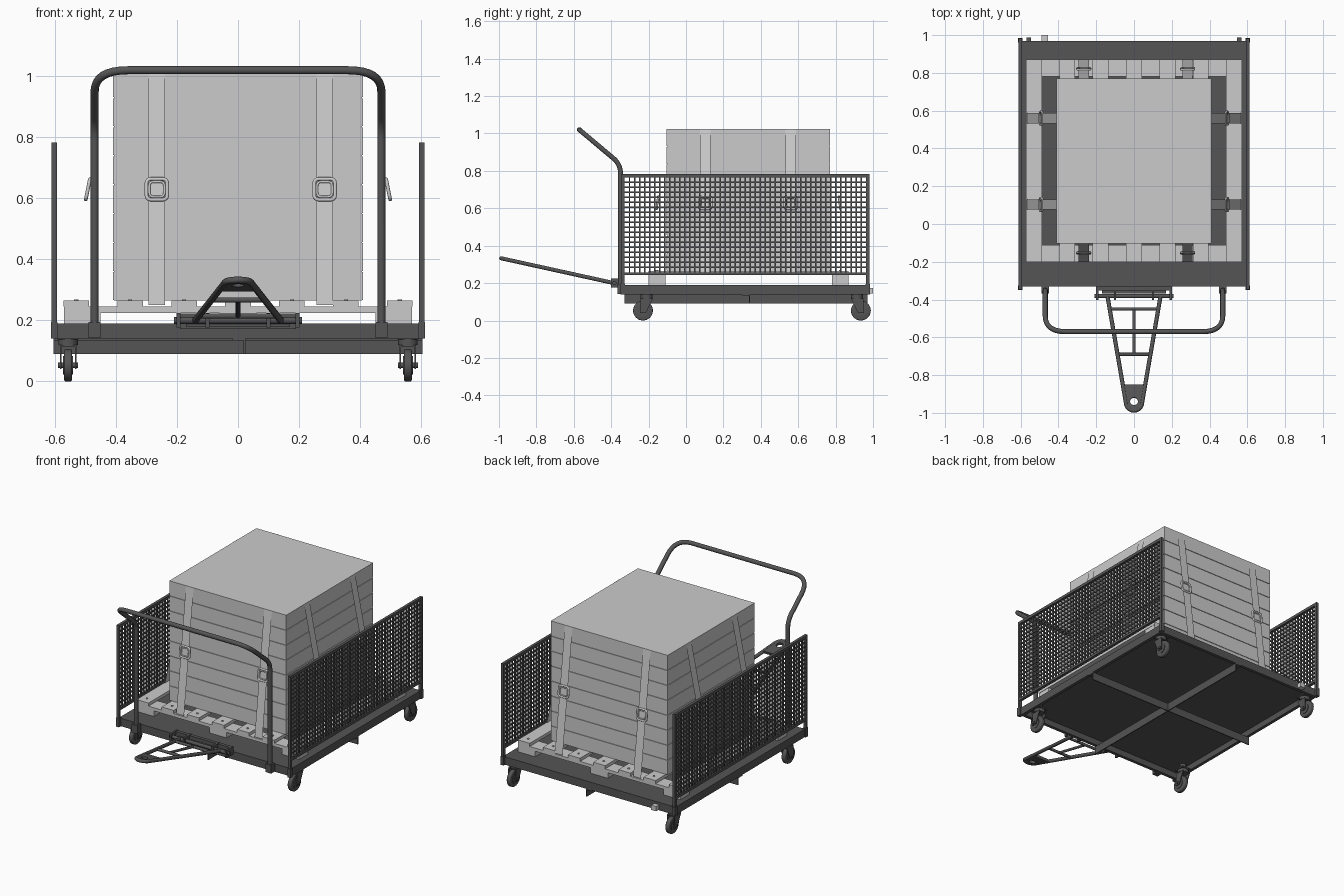
import bpy, bmesh, math
from mathutils import Vector, Matrix

if "Cube" in bpy.data.objects:
    bpy.data.objects.remove(bpy.data.objects["Cube"])

dark = bpy.data.materials.new("dark_steel")
dark.diffuse_color = (0.09, 0.09, 0.09, 1)
dark.use_nodes = True
dark.node_tree.nodes["Principled BSDF"].inputs["Base Color"].default_value = dark.diffuse_color


def finish(name, me, mat=None, smooth=False):
    ob = bpy.data.objects.new(name, me)
    bpy.context.collection.objects.link(ob)
    if mat:
        me.materials.clear()
        me.materials.append(mat)
    if smooth:
        bpy.ops.object.select_all(action='DESELECT')
        ob.select_set(True)
        bpy.context.view_layer.objects.active = ob
        bpy.ops.object.shade_smooth_by_angle(angle=math.radians(40))
    return ob


def add_box(bm, x0, x1, y0, y1, z0, z1):
    m = Matrix.Translation(((x0 + x1) / 2, (y0 + y1) / 2, (z0 + z1) / 2)) @ Matrix.Diagonal((x1 - x0, y1 - y0, z1 - z0, 1))
    return bmesh.ops.create_cube(bm, size=1, matrix=m)['verts']


def add_cyl(bm, c, r, depth, axis='Z', seg=24):
    rot = Matrix.Rotation(math.pi / 2, 4, 'Y') if axis == 'X' else Matrix()
    bmesh.ops.create_cone(bm, cap_ends=True, segments=seg, radius1=r, radius2=r, depth=depth,
                          matrix=Matrix.Translation(c) @ rot)


def add_prism(bm, pts, x0, x1):
    a = [bm.verts.new((x0, y, z)) for y, z in pts]
    b = [bm.verts.new((x1, y, z)) for y, z in pts]
    n = len(pts)
    fs = [bm.faces.new(a), bm.faces.new(b[::-1])]
    fs += [bm.faces.new((a[i], b[i], b[(i + 1) % n], a[(i + 1) % n])) for i in range(n)]
    bmesh.ops.recalc_face_normals(bm, faces=fs)


def from_bm(name, bm, mat=None, smooth=False):
    me = bpy.data.meshes.new(name)
    bm.to_mesh(me)
    bm.free()
    return finish(name, me, mat, smooth)


def boxes(name, dims, mat=None):
    bm = bmesh.new()
    for d in dims:
        add_box(bm, *d)
    return from_bm(name, bm, mat)


def curve_mesh(name, splines, mat=None, cyclic=False, flat=False, **kw):
    cu = bpy.data.curves.new(name, 'CURVE')
    cu.dimensions = '2D' if flat else '3D'
    for k, v in kw.items():
        setattr(cu, k, v)
    if flat:
        cu.fill_mode = 'BOTH'
    for pts in splines:
        s = cu.splines.new('POLY')
        s.points.add(len(pts) - 1)
        for p, q in zip(s.points, pts):
            p.co = (*q, 1)
        s.use_cyclic_u = cyclic
    tmp = bpy.data.objects.new("tmp", cu)
    bpy.context.collection.objects.link(tmp)
    me = bpy.data.meshes.new_from_object(tmp.evaluated_get(bpy.context.evaluated_depsgraph_get()))
    bpy.data.objects.remove(tmp)
    return finish(name, me, mat, True)


def tube(name, pts, r, mat=None, cyclic=False):
    return curve_mesh(name, [pts], mat, cyclic, bevel_depth=r, bevel_resolution=3, use_fill_caps=True)


def fillet(pts, cuts, n=8, cyclic=False):
    # round each corner with a short quadratic arc
    pts = [Vector(p) for p in pts]
    out = []
    for i, p in enumerate(pts):
        if not cyclic and i in (0, len(pts) - 1):
            out.append(p)
            continue
        a = p + (pts[i - 1] - p).normalized() * cuts[i]
        b = p + (pts[(i + 1) % len(pts)] - p).normalized() * cuts[i]
        for k in range(n + 1):
            t = k / n
            out.append(a * (1 - t) ** 2 + p * 2 * t * (1 - t) + b * t * t)
    return out


# deck: plate with angle-iron rim
X, Y0, Y1 = 0.605, -0.33, 0.97
boxes("deck", [(-X, X, Y0, Y1, 0.178, 0.19),
               (-X, X, Y0, Y0 + 0.02, 0.14, 0.178), (-X, X, Y1 - 0.02, Y1, 0.14, 0.178),
               (-X, -X + 0.02, Y0 + 0.02, Y1 - 0.02, 0.14, 0.178),
               (X - 0.02, X, Y0 + 0.02, Y1 - 0.02, 0.14, 0.178)], dark)
# crossed braces under the deck
boxes("under_braces", [(-X, X, 0.336, 0.342, 0.09, 0.14), (-X, X, 0.30, 0.336, 0.134, 0.14),
                       (0.018, 0.024, Y0, Y1, 0.09, 0.14), (-0.018, 0.018, Y0, Y1, 0.134, 0.14)], dark)
boxes("rear_clip", [(-0.49, -0.455, 0.97, 1.0, 0.145, 0.175)])

# casters
for sx in (-1, 1):
    for end, y, d in (("front", -0.23, 0.02), ("rear", 0.935, -0.02)):
        x = sx * 0.557
        nm = f"{end}_{'left' if sx < 0 else 'right'}"
        bm = bmesh.new()
        add_cyl(bm, (x, y, 0.053), 0.053, 0.026, 'X', 32)
        rims = [e for e in bm.edges if abs(e.verts[0].co.x - e.verts[1].co.x) < 1e-5]
        bmesh.ops.bevel(bm, geom=rims, offset=0.006, segments=3, profile=0.5, affect='EDGES')
        add_cyl(bm, (x, y, 0.053), 0.03, 0.032, 'X', 24)
        from_bm("wheel_" + nm, bm, dark, True)
        bm = bmesh.new()
        h = y + d
        prof = [(y - 0.016, 0.04), (y + 0.016, 0.04), (h + 0.033, 0.118), (h - 0.033, 0.118)]
        for s in (-1, 1):
            add_prism(bm, prof, x + s * 0.022, x + s * 0.027)
        add_box(bm, x - 0.027, x + 0.027, h - 0.033, h + 0.033, 0.113, 0.119)
        add_cyl(bm, (x, h, 0.13), 0.032, 0.022)
        add_cyl(bm, (x, h, 0.16), 0.018, 0.04)
        add_cyl(bm, (x, y, 0.053), 0.009, 0.066, 'X', 12)
        add_box(bm, x - 0.035, x + 0.035, h - 0.035, min(h + 0.035, 0.96), 0.138, 0.146)
        from_bm("caster_fork_" + nm, bm, dark, True)

# side mesh panels
for sx in (-1, 1):
    x = sx * 0.602
    side = 'left' if sx < 0 else 'right'
    t = 0.009
    boxes("panel_frame_" + side, [(x - t, x + t, -0.347, -0.329, 0.15, 0.783),
                                  (x - t, x + t, 0.963, 0.981, 0.15, 0.783),
                                  (x - t, x + t, -0.329, 0.963, 0.765, 0.783),
                                  (x - t, x + t, -0.329, 0.963, 0.242, 0.258)], dark)
    w = 0.004
    ny, nz = 48, 19
    ys = [-0.329 + 1.292 * i / ny for i in range(1, ny)]
    zs = [0.258 + 0.507 * i / nz for i in range(1, nz)]
    boxes("wire_mesh_" + side, [(x - w, x + w, y - w, y + w, 0.256, 0.767) for y in ys] +
          [(x - w, x + w, -0.33, 0.964, z - w, z + w) for z in zs], dark)
    boxes("post_socket_" + side, [(x - 0.011, x + 0.011, -0.35, -0.325, 0.14, 0.195),
                                  (x - 0.011, x + 0.011, 0.96, 0.985, 0.14, 0.195)], dark)

# push handle
hp = [(-0.47, -0.35, 0.145), (-0.47, -0.35, 0.835), (-0.47, -0.57, 1.02),
      (0.47, -0.57, 1.02), (0.47, -0.35, 0.835), (0.47, -0.35, 0.145)]
tube("push_handle", fillet(hp, [0, 0.05, 0.11, 0.11, 0.05, 0]), 0.0135, dark)
boxes("handle_brackets", [(s * 0.47 - 0.02, s * 0.47 + 0.02, -0.367, -0.329, 0.142, 0.195) for s in (-1, 1)], dark)

# tow hitch hinge
bm = bmesh.new()
add_box(bm, -0.19, 0.19, -0.352, -0.33, 0.172, 0.222)
add_box(bm, -0.17, 0.17, -0.368, -0.352, 0.178, 0.2)
for x in (-0.195, -0.1, 0.1, 0.195):
    add_box(bm, x - 0.006, x + 0.006, -0.402, -0.33, 0.176, 0.225)
add_cyl(bm, (0, -0.382, 0.2), 0.011, 0.42, 'X', 16)
from_bm("hitch_hinge", bm, dark, True)


# tow bar
def bar(x, y):
    return (x, y, 0.2 + 0.22 * (-0.385 - y))


nose = [(0.043 * math.cos(math.pi + math.pi * i / 12), -0.945 + 0.043 * math.sin(math.pi + math.pi * i / 12))
        for i in range(13)]
tube("tow_bar", [bar(*p) for p in [(-0.14, -0.385)] + nose + [(0.14, -0.385)]], 0.011, dark)
tube("tow_cross_back", [bar(-0.13, -0.45), bar(0.13, -0.45)], 0.009, dark)
tube("tow_cross_front", [bar(-0.085, -0.69), bar(0.085, -0.69)], 0.009, dark)
tube("tow_spine", [bar(0, -0.45), bar(0, -0.69)], 0.008, dark)
outline = [(-0.056, 0.09, 0)] + [(x, y + 0.94, 0) for x, y in nose] + [(0.056, 0.09, 0)]
hole = [(0.021 * math.cos(i * math.pi / 12), 0.021 * math.sin(i * math.pi / 12), 0) for i in range(24)]
eye = curve_mesh("tow_eye", [outline, hole], dark, True, True, extrude=0.008)
eye.location = bar(0, -0.94)
eye.rotation_euler.x = -math.atan(0.22)

# pallet
xs = [(i - 3) * 0.1767 for i in range(7)]
boxes("pallet_boards", [(x - 0.042, x + 0.042, -0.2, 0.87, 0.245, 0.265) for x in xs])
ends = [(-0.2, -0.11), (0.78, 0.87)]
boxes("pallet_stringers", [(-0.57, 0.57, a, b, 0.225, 0.245) for a, b in ends])
boxes("pallet_blocks", [(x - 0.06, x + 0.06, a, b, 0.19, 0.225) for a, b in ends for x in (-0.51, 0, 0.51)])
bm = bmesh.new()
for x in xs:
    for y in (-0.155, 0.825):
        add_cyl(bm, (x, y, 0.266), 0.007, 0.006, 'Z', 10)
from_bm("pallet_nails", bm)

# crate of eight stacked plank rows
bm = bmesh.new()
for i in range(8):
    z = 0.265 + i * 0.095
    add_box(bm, -0.41, 0.41, -0.103, 0.77, z + 0.002, z + (0.093 if i < 7 else 0.095))
add_box(bm, -0.406, 0.406, -0.099, 0.766, 0.266, 1.02)
from_bm("crate", bm)


# tie-down straps with buckles
def strap(name, top, bottom, across):
    top, bottom, across = Vector(top), Vector(bottom), Vector(across)
    me = bpy.data.meshes.new(name)
    h = across * 0.027
    me.from_pydata([top - h, top + h, bottom + h, bottom - h], [], [(0, 1, 2, 3)])
    finish(name, me)
    c = top.lerp(bottom, 0.51)
    up = (top - bottom).normalized()
    for part, s, r in (("buckle", 0.034, 0.006), ("buckle_inner", 0.025, 0.004)):
        ring = [c + across * a * s + up * b * s for a, b in ((-1, -1), (1, -1), (1, 1), (-1, 1))]
        tube(f"{part}_{name}", fillet(ring, [0.015] * 4, 4, True), r, None, True)


for i, x in enumerate((-0.266, 0.284)):
    strap(f"strap_front_{i}", (x, -0.104, 1.025), (x, -0.2, 0.25), (1, 0, 0))
    strap(f"strap_back_{i}", (x, 0.771, 1.025), (x, 0.87, 0.25), (1, 0, 0))
for i, y in enumerate((0.103, 0.56)):
    for s, side in ((-1, "left"), (1, "right")):
        strap(f"strap_{side}_{i}", (s * 0.411, y, 1.025), (s * 0.57, y, 0.25), (0, 1, 0))
